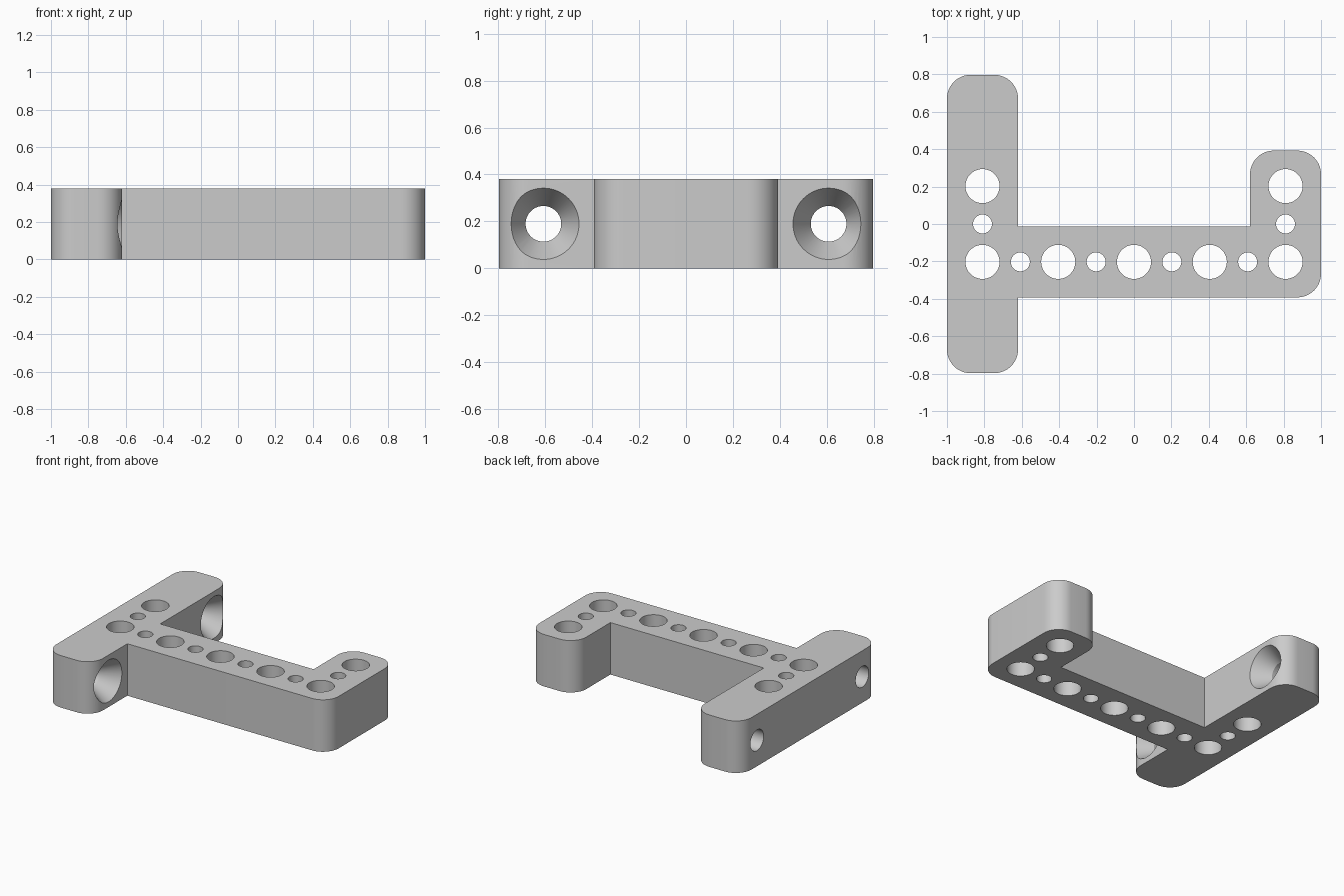
import bpy, bmesh
from math import cos, sin, pi, radians
from mathutils import Matrix, Vector

cube = bpy.data.objects.get("Cube")
if cube:
    bpy.data.objects.remove(cube, do_unlink=True)

S = 2 / 39.5          # one design unit in scene units
H = 7.5               # plate thickness and strip width
HALF = H / 2
PITCH = 8
R = 2.5               # outer corner radius

grey = bpy.data.materials.new("plain grey")
grey.use_nodes = True
colour = (0.6, 0.6, 0.6, 1)
grey.diffuse_color = colour
grey.node_tree.nodes["Principled BSDF"].inputs["Base Color"].default_value = colour


def make_object(name, bm):
    bmesh.ops.recalc_face_normals(bm, faces=bm.faces)
    bmesh.ops.scale(bm, vec=(S, S, S), verts=bm.verts)
    mesh = bpy.data.meshes.new(name)
    bm.to_mesh(mesh)
    bm.free()
    mesh.materials.append(grey)
    obj = bpy.data.objects.new(name, mesh)
    bpy.context.collection.objects.link(obj)
    return obj


def fillet(corner, before, after, steps=12):
    """Arc of points that rounds a square corner."""
    u = (before - corner).normalized() * R
    v = (after - corner).normalized() * R
    centre = corner + u + v
    return [centre - v * cos(a) - u * sin(a)
            for a in (pi / 2 * i / steps for i in range(steps + 1))]


def lathe(bm, profile, matrix, sides=64):
    """Closed turned solid from (radius, height) pairs."""
    rings = [[bm.verts.new(matrix @ Vector((r * cos(2 * pi * i / sides),
                                            r * sin(2 * pi * i / sides), h)))
              for i in range(sides)] for r, h in profile]
    for low, high in zip(rings, rings[1:]):
        for i in range(sides):
            j = (i + 1) % sides
            bm.faces.new((low[i], low[j], high[j], high[i]))
    bm.faces.new(rings[0])
    bm.faces.new(rings[-1])


# Bracket outline: cross plate, connecting strip and short arm
end = 2 * PITCH + HALF
inner = 2 * PITCH - HALF
low, high = -PITCH / 2 - HALF, -PITCH / 2 + HALF
tip = 15.75
outline = [  # x, y, rounded
    (-end, -tip, True), (-inner, -tip, True), (-inner, low, False),
    (end, low, True), (end, -low, True), (inner, -low, True),
    (inner, high, False), (-inner, high, False),
    (-inner, tip, True), (-end, tip, True)]
corners = [Vector((x, y, 0)) for x, y, _ in outline]
points = []
for i, (_, _, rounded) in enumerate(outline):
    c = corners[i]
    points += fillet(c, corners[i - 1], corners[(i + 1) % len(corners)]) if rounded else [c]

bm = bmesh.new()
base = bm.faces.new([bm.verts.new(p) for p in points])
top = bmesh.ops.extrude_face_region(bm, geom=[base])["geom"]
bmesh.ops.translate(bm, vec=(0, 0, H),
                    verts=[e for e in top if isinstance(e, bmesh.types.BMVert)])
bracket = make_object("bracket", bm)

# Vertical holes: wide ones on the pitch, narrow ones half way between
row = -PITCH / 2
wide = [(n * PITCH, row) for n in range(-2, 3)] + [(s * 2 * PITCH, -row) for s in (-1, 1)]
narrow = [((n + 0.5) * PITCH, row) for n in range(-2, 2)] + [(s * 2 * PITCH, 0) for s in (-1, 1)]
bm = bmesh.new()
for places, radius in ((wide, 1.8), (narrow, 1.0)):
    for x, y in places:
        lathe(bm, [(radius, -1), (radius, H + 1)], Matrix.Translation((x, y, 0)))

# Countersunk screw holes through the cross plate, opening towards +x
depth = 2.5
slope = 1.5 / depth
screw = [(1.5, -1), (1.5, H - depth), (3 + slope, H + 1)]
for y in (-12, 12):
    lathe(bm, screw, Matrix.Translation((-end, y, HALF)) @ Matrix.Rotation(pi / 2, 4, 'Y'))
cutter = make_object("hole_cutter", bm)
cutter.hide_render = True

cut = bracket.modifiers.new("holes", 'BOOLEAN')
cut.operation = 'DIFFERENCE'
cut.solver = 'EXACT'
cut.object = cutter
bpy.ops.object.select_all(action='DESELECT')
bracket.select_set(True)
bpy.context.view_layer.objects.active = bracket
bpy.ops.object.modifier_apply(modifier=cut.name)
bpy.data.objects.remove(cutter, do_unlink=True)
bpy.ops.object.shade_smooth_by_angle(angle=radians(25))
